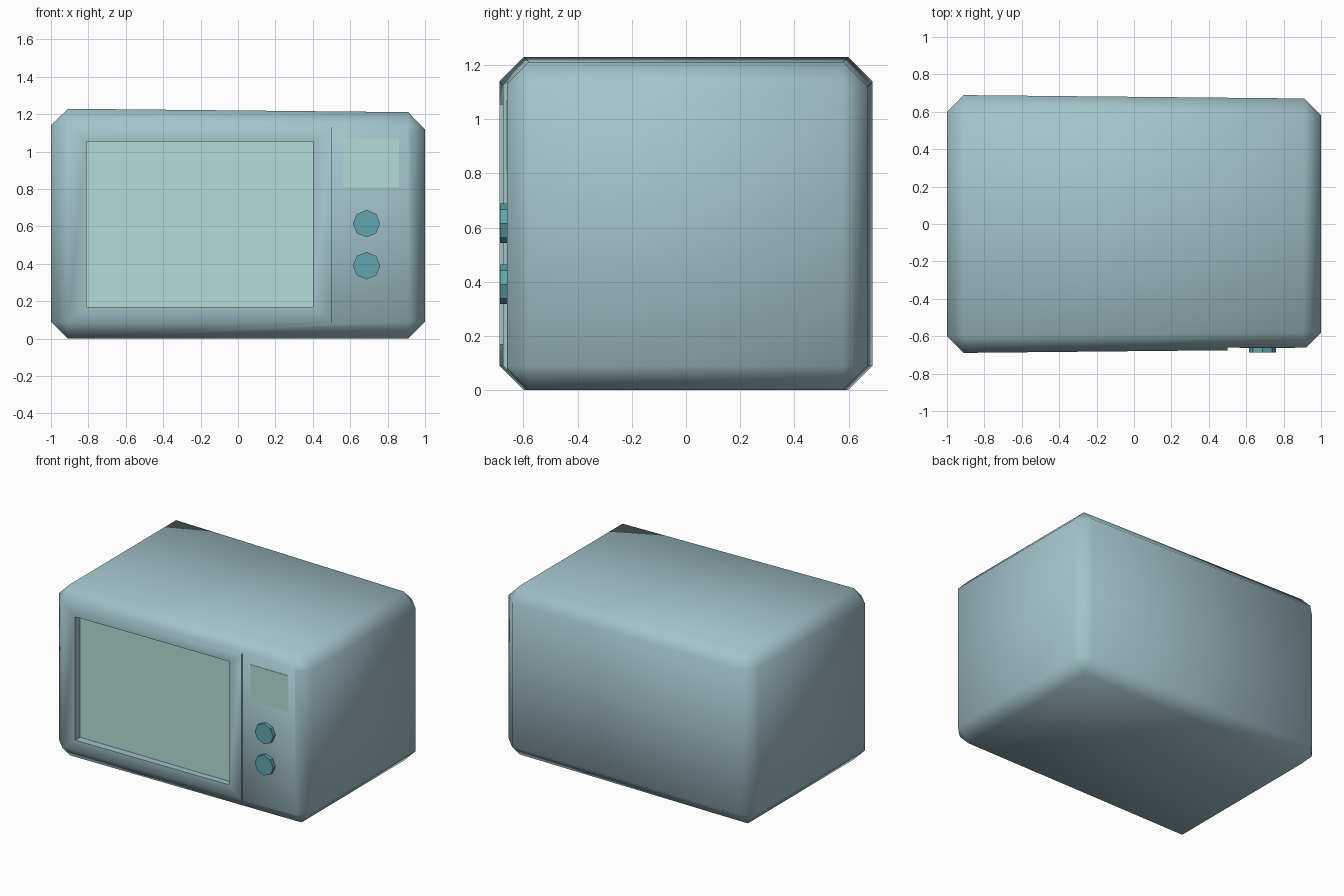
import bpy, bmesh, math

if "Cube" in bpy.data.objects:
    bpy.data.objects.remove(bpy.data.objects["Cube"])


def material(name, rgb):
    m = bpy.data.materials.new(name)
    m.diffuse_color = (*rgb, 1)
    m.use_nodes = True
    m.node_tree.nodes["Principled BSDF"].inputs["Base Color"].default_value = m.diffuse_color
    return m


case_mat = material("case_blue", (0.36, 0.55, 0.59))
glass_mat = material("pale_glass", (0.46, 0.73, 0.67))
knob_mat = material("knob_teal", (0.12, 0.38, 0.43))


def add(name, bm, mat):
    me = bpy.data.meshes.new(name)
    bm.to_mesh(me)
    bm.free()
    ob = bpy.data.objects.new(name, me)
    bpy.context.collection.objects.link(ob)
    me.materials.append(mat)
    return ob


def box(name, x, y, z, mat):
    """Box from (min, max) pairs."""
    bm = bmesh.new()
    bmesh.ops.create_cube(bm, size=1)
    for v in bm.verts:
        v.co = [r[0] + (c + 0.5) * (r[1] - r[0]) for c, r in zip(v.co, (x, y, z))]
    return add(name, bm, mat)


def activate(ob):
    bpy.ops.object.select_all(action='DESELECT')
    ob.select_set(True)
    bpy.context.view_layer.objects.active = ob


def carve(ob, x, y, z):
    cutter = box("cutter", x, y, z, case_mat)
    cutter.hide_render = True
    mod = ob.modifiers.new("carve", 'BOOLEAN')
    mod.operation = 'DIFFERENCE'
    mod.solver = 'EXACT'
    mod.object = cutter
    activate(ob)
    bpy.ops.object.modifier_apply(modifier=mod.name)
    bpy.data.objects.remove(cutter)


# Case: slightly tapered box with single-segment chamfers
bm = bmesh.new()
bmesh.ops.create_cube(bm, size=2)
for v in bm.verts:
    left = v.co.x < 0
    v.co.y *= 0.69 if left else 0.67
    v.co.z = 0 if v.co.z < 0 else (1.23 if left else 1.21)
bmesh.ops.bevel(bm, geom=bm.edges[:], offset=0.09, segments=1,
                profile=0.5, affect='EDGES')
case = add("case", bm, case_mat)

# Window recess and shallow control panel step
carve(case, (-0.81, 0.40), (-1, -0.63), (0.17, 1.055))
carve(case, (0.50, 1.2), (-1, -0.661), (-0.2, 1.4))
activate(case)
bpy.ops.object.shade_smooth()
bpy.ops.object.shade_smooth_by_angle(angle=math.radians(60))

# Window glass and display
box("door_window", (-0.81, 0.40), (-0.632, -0.625), (0.17, 1.055), glass_mat)
box("display", (0.565, 0.86), (-0.664, -0.655), (0.81, 1.07), glass_mat)

# Eight-sided knobs
for i, z in enumerate((0.615, 0.39)):
    bm = bmesh.new()
    bmesh.ops.create_cone(bm, cap_ends=True, segments=8,
                          radius1=0.073, radius2=0.073, depth=0.04)
    knob = add(f"knob_{i + 1}", bm, knob_mat)
    knob.location = (0.687, -0.667, z)
    knob.rotation_euler.x = math.pi / 2
